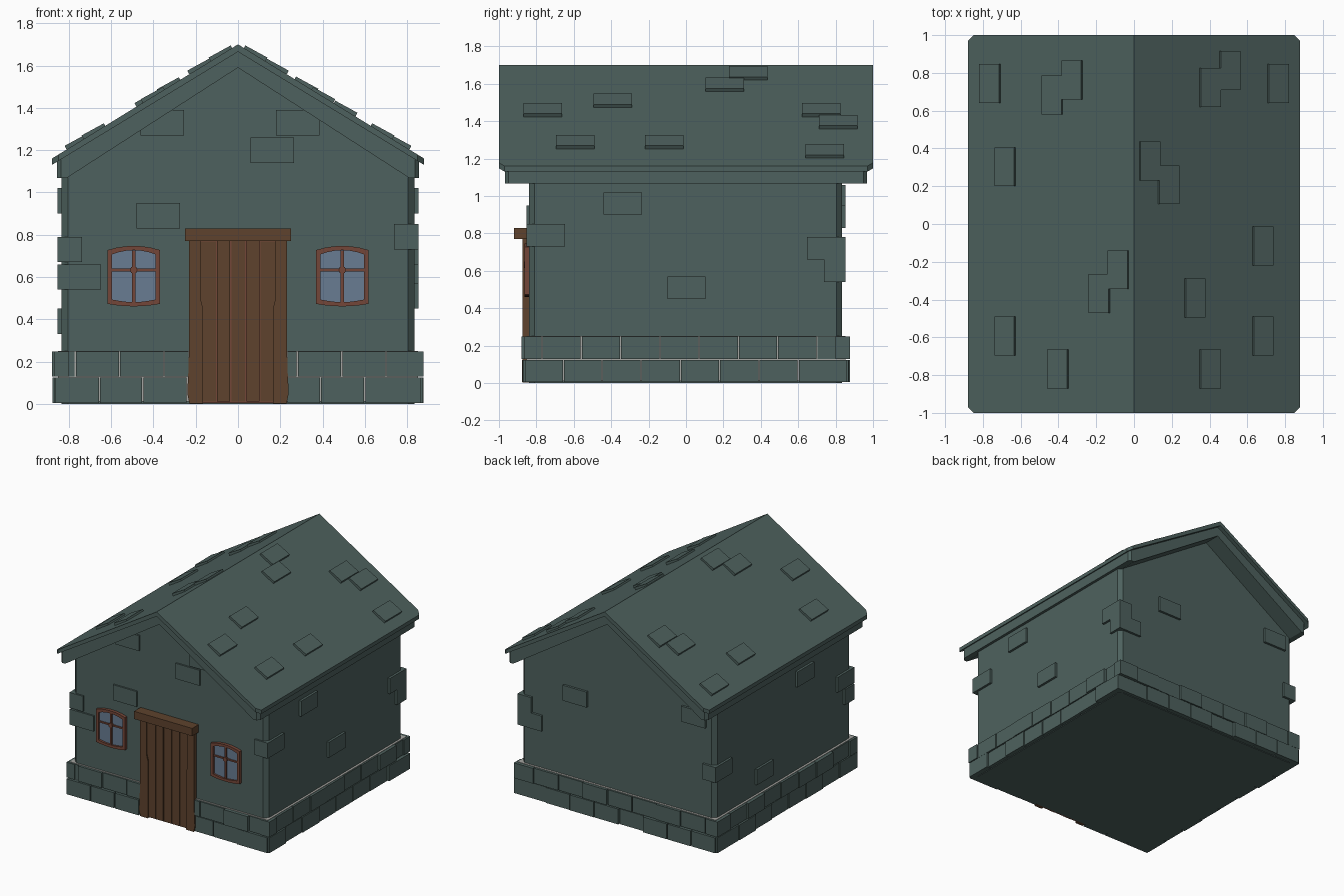
import bpy, bmesh, math, random
from mathutils import Matrix, Vector

if "Cube" in bpy.data.objects:
    bpy.data.objects.remove(bpy.data.objects["Cube"])

random.seed(4)


def mat(name, rgb):
    m = bpy.data.materials.new(name)
    m.diffuse_color = (*rgb, 1)
    m.use_nodes = True
    m.node_tree.nodes["Principled BSDF"].inputs["Base Color"].default_value = m.diffuse_color
    return m


STONE = mat("green_grey_stone", (0.076, 0.121, 0.112))
MORTAR = mat("light_mortar", (0.38, 0.38, 0.36))
WOOD = mat("brown_wood", (0.112, 0.055, 0.026))
FRAME = mat("red_brown_frame", (0.175, 0.062, 0.040))
GLASS = mat("blue_grey_glass", (0.14, 0.20, 0.29))


def finish(bm, name, material):
    bmesh.ops.recalc_face_normals(bm, faces=bm.faces)
    me = bpy.data.meshes.new(name)
    bm.to_mesh(me)
    bm.free()
    me.materials.append(material)
    ob = bpy.data.objects.new(name, me)
    bpy.context.collection.objects.link(ob)
    return ob


def add_box(bm, x, y, z):
    """Box from (min, max) ranges."""
    c = [(a + b) / 2 for a, b in (x, y, z)]
    s = [b - a for a, b in (x, y, z)]
    m = Matrix.Translation(c) @ Matrix.Diagonal((*s, 1))
    bmesh.ops.create_cube(bm, size=1, matrix=m)


def box(name, material, x, y, z):
    bm = bmesh.new()
    add_box(bm, x, y, z)
    return finish(bm, name, material)


def prism(name, material, pts, y0, y1, chamfer=0, at_x=0):
    """Extrude an x-z outline along y, chamfering upright edges at |x| = at_x."""
    bm = bmesh.new()
    face = bm.faces.new([bm.verts.new((x, y0, z)) for x, z in pts])
    ext = bmesh.ops.extrude_face_region(bm, geom=[face])
    for v in ext["geom"]:
        if isinstance(v, bmesh.types.BMVert):
            v.co.y = y1
    if chamfer:
        edges = [e for e in bm.edges
                 if all(abs(abs(v.co.x) - at_x) < 1e-4 for v in e.verts)
                 and abs(e.verts[0].co.y - e.verts[1].co.y) < 1e-4
                 and abs(e.verts[0].co.x - e.verts[1].co.x) < 1e-4]
        bmesh.ops.bevel(bm, geom=edges, offset=chamfer, segments=1, affect='EDGES')
    return finish(bm, name, material)


def mirrored(half):
    return half + [(-x, z) for x, z in reversed(half) if x]


# House body and the two roof layers
prism("house_body", STONE, mirrored([(0, 1.61), (0.835, 1.09), (0.835, 0)]),
      -0.84, 0.835, 0.03, 0.835)
prism("roof", STONE, mirrored([(0, 1.70), (0.88, 1.16), (0.88, 1.13)]) [:3]
      + [(0, 1.665), (-0.88, 1.13), (-0.88, 1.16)], -1, 1, 0.03, 0.88)
prism("roof_underlayer", STONE,
      [(0, 1.667), (0.856, 1.145), (0.856, 1.068), (0.81, 1.068), (0, 1.59),
       (-0.81, 1.068), (-0.856, 1.068), (-0.856, 1.145)], -0.968, 0.968, 0.02, 0.856)

# Raised roof tiles: (upper |x|, start y) for each slope
SLOPE = math.atan2(0.54, 0.88)
tiles = {-1: [(.71, .64), (.38, .58), (.275, .66), (.63, .2), (.03, -.345),
              (.13, -.47), (.63, -.695), (.35, -.87)],
         1: [(.35, .62), (.455, .71), (.71, .64), (.03, .23), (.13, .105),
             (.63, -.22), (.27, -.495), (.63, -.695), (.35, -.87)]}
bm = bmesh.new()
for side, spots in tiles.items():
    for x, y in spots:
        xc = x + 0.05
        m = (Matrix.Translation((side * xc, y + 0.103, 1.70 - xc * 0.6136 + 0.002))
             @ Matrix.Rotation(side * (SLOPE - 0.05), 4, 'Y')
             @ Matrix.Diagonal((0.12, 0.206, 0.03, 1)))
        bmesh.ops.create_cube(bm, size=1, matrix=m)
finish(bm, "roof_tiles", STONE)

# Raised wall stones, 0.12 high
bm = bmesh.new()
H, OUT = 0.12, 0.853
for x, w, z in [(-.46, .205, 1.27), (.18, .205, 1.27), (.06, .205, 1.14), (-.48, .205, .83)]:
    add_box(bm, (x, x + w), (-OUT, -0.8), (z, z + H))
for x, z in [(.26, .83), (-.76, .94)]:
    add_box(bm, (x, x + .205), (0.8, OUT), (z, z + H))
for y, z in [(-.44, .90), (-.10, .45)]:
    add_box(bm, (0.8, OUT), (y, y + .205), (z, z + H))
for y, z in [(-.36, .90), (.14, .33)]:
    add_box(bm, (-OUT, -0.8), (y, y + .205), (z, z + H))
# Corner stones: x side, y side, length along x, length along y, bottom
for sx, sy, lx, ly, z in [(-1, -1, .115, .205, .67), (-1, -1, .205, .115, .54),
                          (1, -1, .115, .205, .73), (1, 1, .115, .205, .66),
                          (1, 1, .205, .115, .54), (-1, 1, .115, .205, .54)]:
    add_box(bm, sorted((sx * OUT, sx * (OUT - lx))),
            sorted((sy * OUT, sy * (OUT - ly))), (z, z + H))
finish(bm, "wall_stones", STONE)

# Plinth: mortar core with two courses of stones
box("plinth_mortar", MORTAR, (-.852, .852), (-.852, .852), (.012, .251))
bm = bmesh.new()
GAP = 0.003
courses = [((.005, .124), [-.865, -.655, -.45, -.24, -.03, .18, .39, .6, .865]),
           ((.13, .248), [-.87, -.77, -.56, -.35, -.14, .07, .28, .49, .7, .87])]
for zr, cuts in courses:
    for axis in (0, 1):
        for s in (-1, 1):
            for a, b in zip(cuts, cuts[1:]):
                spans = [(a, b)]
                if axis == 1 and s == -1:          # leave the doorway open
                    spans = [(a, min(b, -.23)), (max(a, .23), b)]
                for p, q in spans:
                    if q - p < 0.02:
                        continue
                    along = (p + GAP, q - GAP)
                    out = sorted((s * .8, s * random.uniform(.858, .88)))
                    if axis == 0:
                        add_box(bm, out, along, zr)
                    else:
                        add_box(bm, along, out, zr)
finish(bm, "plinth_stones", STONE)

# Door: backing, planks with gaps, bowed posts and lintel
box("door_backing", FRAME, (-.19, .19), (-.857, -.8), (.005, .775))
bm = bmesh.new()
edges = [-.18, -.102, -.034, .037, .104, .18]
for i, (a, b) in enumerate(zip(edges, edges[1:])):
    add_box(bm, (a + .003, b - .003), (-.864 - .002 * (i % 2), -.82),
            (.01, .775 - .004 * abs(i - 2)))
finish(bm, "door_planks", WOOD)
for s, n in ((-1, "left"), (1, "right")):
    pts = [(.23, .002), (.24, .05), (.235, .15), (.232, .25), (.232, .78),
           (.178, .78), (.178, .5), (.165, .45), (.165, .002)]
    prism("door_post_" + n, WOOD, [(s * x, z) for x, z in pts], -.873, -.8)
box("door_lintel", WOOD, (-.25, .25), (-.92, -.82), (.77, .83))


def outline(cx, kx, kz):
    """Window outline with gently bowed top and bottom."""
    pts = []
    for s in (1, -1):
        for i in range(7):
            t = s * (1 - i / 3)
            bow = .02 * (1 - t * t) if s > 0 else .012 * (1 - t * t)
            pts.append((cx + .125 * kx * t, .60 + s * ((.127 * kz) + bow)))
    return pts


# Windows: ring frame, glass, glazing bars and centre boss
for cx, n in ((-.493, "left"), (.493, "right")):
    outer, inner = outline(cx, 1, 1), outline(cx, .82, .84)
    bm = bmesh.new()
    loops = [[bm.verts.new((x, y, z)) for x, z in ring]
             for ring, y in ((outer, -.82), (outer, -.864), (inner, -.864), (inner, -.82))]
    count = len(outer)
    for k in range(4):
        p, q = loops[k], loops[(k + 1) % 4]
        for i in range(count):
            j = (i + 1) % count
            bm.faces.new((p[i], p[j], q[j], q[i]))
    finish(bm, "window_frame_" + n, FRAME)
    prism("window_glass_" + n, GLASS, outline(cx, .86, .88), -.849, -.84)
    bm = bmesh.new()
    add_box(bm, (cx - .008, cx + .008), (-.86, -.84), (.475, .725))
    add_box(bm, (cx - .105, cx + .105), (-.857, -.84), (.627, .639))
    m = Matrix.Translation((cx, -.855, .633)) @ Matrix.Rotation(math.pi / 2, 4, 'X')
    bmesh.ops.create_cone(bm, cap_ends=True, segments=8, radius1=.018, radius2=.018,
                          depth=.022, matrix=m)
    finish(bm, "window_bars_" + n, FRAME)
